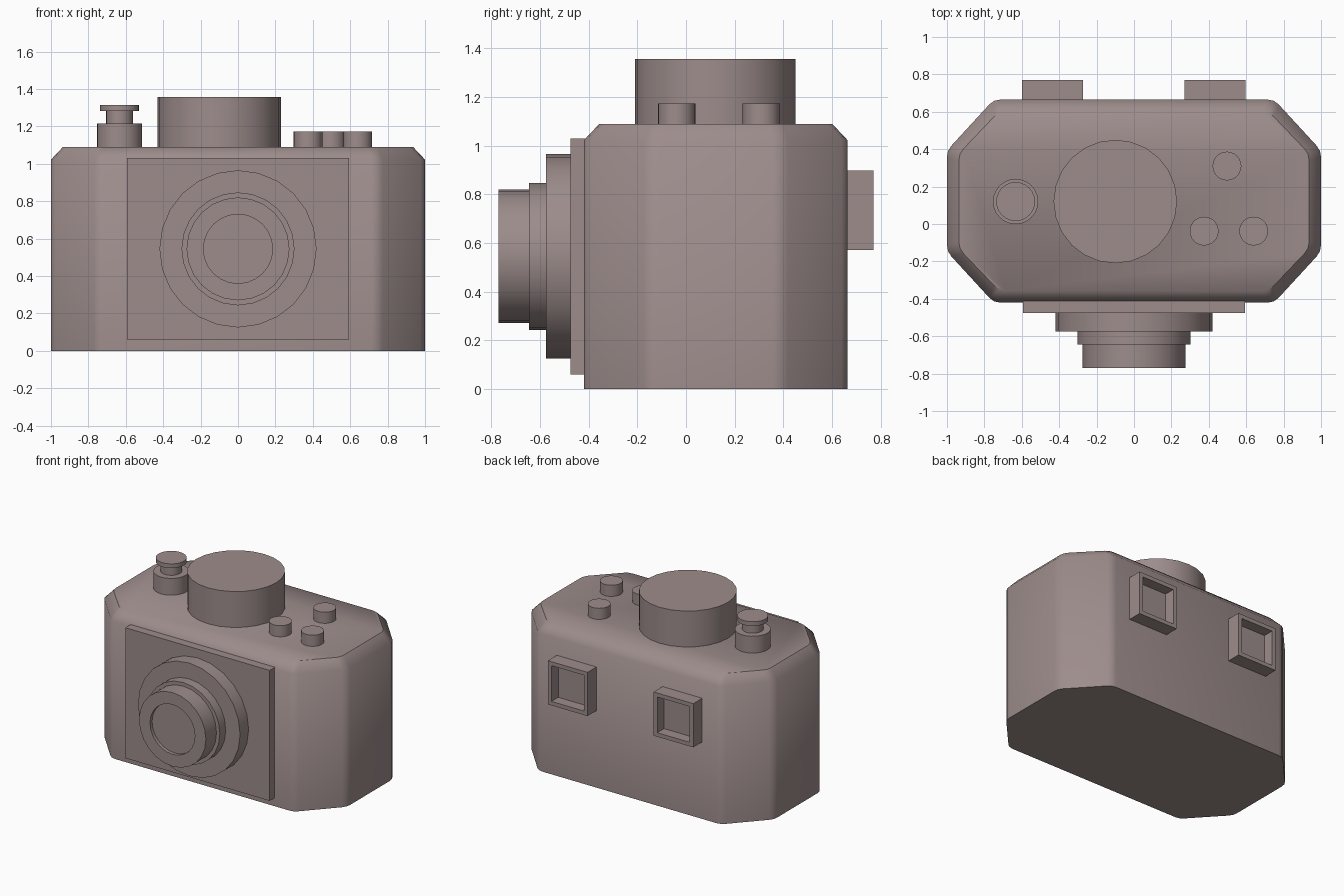
import bpy, bmesh, math
from mathutils import Vector, Matrix

cube = bpy.data.objects.get("Cube")
if cube:
    bpy.data.objects.remove(cube, do_unlink=True)

# One warm grey for everything
COLOUR = (0.335, 0.265, 0.26, 1)
mat = bpy.data.materials.new("warm grey")
mat.use_nodes = True
mat.diffuse_color = COLOUR
mat.node_tree.nodes["Principled BSDF"].inputs["Base Color"].default_value = COLOUR


def finish(bm, name, angle=40):
    bmesh.ops.recalc_face_normals(bm, faces=bm.faces)
    mesh = bpy.data.meshes.new(name)
    bm.to_mesh(mesh)
    bm.free()
    mesh.materials.append(mat)
    obj = bpy.data.objects.new(name, mesh)
    bpy.context.collection.objects.link(obj)
    bpy.ops.object.select_all(action="DESELECT")
    obj.select_set(True)
    bpy.context.view_layer.objects.active = obj
    bpy.ops.object.shade_smooth_by_angle(angle=math.radians(angle))
    return obj


def sink_face(bm, direction, rim, depth):
    """Inset the face that looks along direction and push it inwards."""
    direction = Vector(direction)
    bm.normal_update()
    face = max(bm.faces, key=lambda f: f.normal.dot(direction))
    bmesh.ops.inset_region(bm, faces=[face], thickness=rim)
    floor = bmesh.ops.extrude_discrete_faces(bm, faces=[face])["faces"][0]
    bmesh.ops.translate(bm, verts=floor.verts, vec=-direction * depth)


def cylinder(name, x, y, z0, z1, radius, sides=24):
    bm = bmesh.new()
    bmesh.ops.create_cone(bm, cap_ends=True, segments=sides, radius1=radius,
                          radius2=radius, depth=z1 - z0,
                          matrix=Matrix.Translation((x, y, (z0 + z1) / 2)))
    return finish(bm, name)


def lens_ring(name, y0, y1, radius, rim=0, depth=0):
    bm = bmesh.new()
    place = Matrix.Translation((0, (y0 + y1) / 2, 0.545)) @ Matrix.Rotation(math.pi / 2, 4, "X")
    bmesh.ops.create_cone(bm, cap_ends=True, segments=24, radius1=radius,
                          radius2=radius, depth=y1 - y0, matrix=place)
    if rim:
        sink_face(bm, (0, -1, 0), rim, depth)
    return finish(bm, name)


def box(name, lo, hi, rim=0, depth=0):
    lo, hi = Vector(lo), Vector(hi)
    bm = bmesh.new()
    place = Matrix.Translation((lo + hi) / 2) @ Matrix.Diagonal((*(hi - lo), 1))
    bmesh.ops.create_cube(bm, size=1, matrix=place)
    if rim:
        sink_face(bm, (0, 1, 0), rim, depth)
    return finish(bm, name)


def outline(half, front, back, cut_x, cut_y, z, soft=0.035):
    """Rectangle with cut corners, each of its eight points slightly rounded."""
    right = [(half - cut_x, front), (half, front + cut_y),
             (half, back - cut_y), (half - cut_x, back)]
    corners = [Vector((x, y, z)) for x, y in right + [(-x, y) for x, y in reversed(right)]]
    points = []
    for i, p in enumerate(corners):
        a = p + (corners[i - 1] - p).normalized() * soft
        b = p + (corners[(i + 1) % len(corners)] - p).normalized() * soft
        points += [a, (a + b + 2 * p) / 4, b]
    return points


# Body: straight sides, chamfered top rim
bm = bmesh.new()
rings = [[bm.verts.new(p) for p in outline(*args)] for args in (
    (1, -0.42, 0.665, 0.25, 0.272, 0),
    (1, -0.42, 0.665, 0.25, 0.272, 1.022),
    (0.936, -0.356, 0.601, 0.214, 0.224, 1.09))]
for low, high in zip(rings, rings[1:]):
    for i in range(len(low)):
        j = (i + 1) % len(low)
        bm.faces.new((low[i], low[j], high[j], high[i]))
bm.faces.new(rings[0])
bm.faces.new(rings[-1])
finish(bm, "body", 45)

# Front plate and stepped lens
box("front_plate", (-0.593, -0.475, 0.06), (0.593, -0.4, 1.03))
lens_ring("lens_base", -0.575, -0.46, 0.42)
lens_ring("lens_collar", -0.645, -0.56, 0.302)
lens_ring("lens_barrel", -0.77, -0.63, 0.275, rim=0.09, depth=0.025)

# Large top dial
cylinder("top_dial", -0.1, 0.12, 1.08, 1.357, 0.33)

# Shutter release
cylinder("shutter_base", -0.633, 0.12, 1.08, 1.215, 0.121)
cylinder("shutter_neck", -0.633, 0.12, 1.2, 1.29, 0.072)
cylinder("shutter_cap", -0.633, 0.12, 1.283, 1.315, 0.104)

# Small top buttons
for i, (x, y) in enumerate([(0.497, 0.31), (0.375, -0.038), (0.64, -0.038)]):
    cylinder(f"top_button_{i + 1}", x, y, 1.08, 1.173, 0.077)

# Hollow square eyepieces on the back
for side, x in (("right", -0.436), ("left", 0.434)):
    box(f"eyepiece_{side}", (x - 0.163, 0.65, 0.572), (x + 0.163, 0.77, 0.897),
        rim=0.042, depth=0.08)
